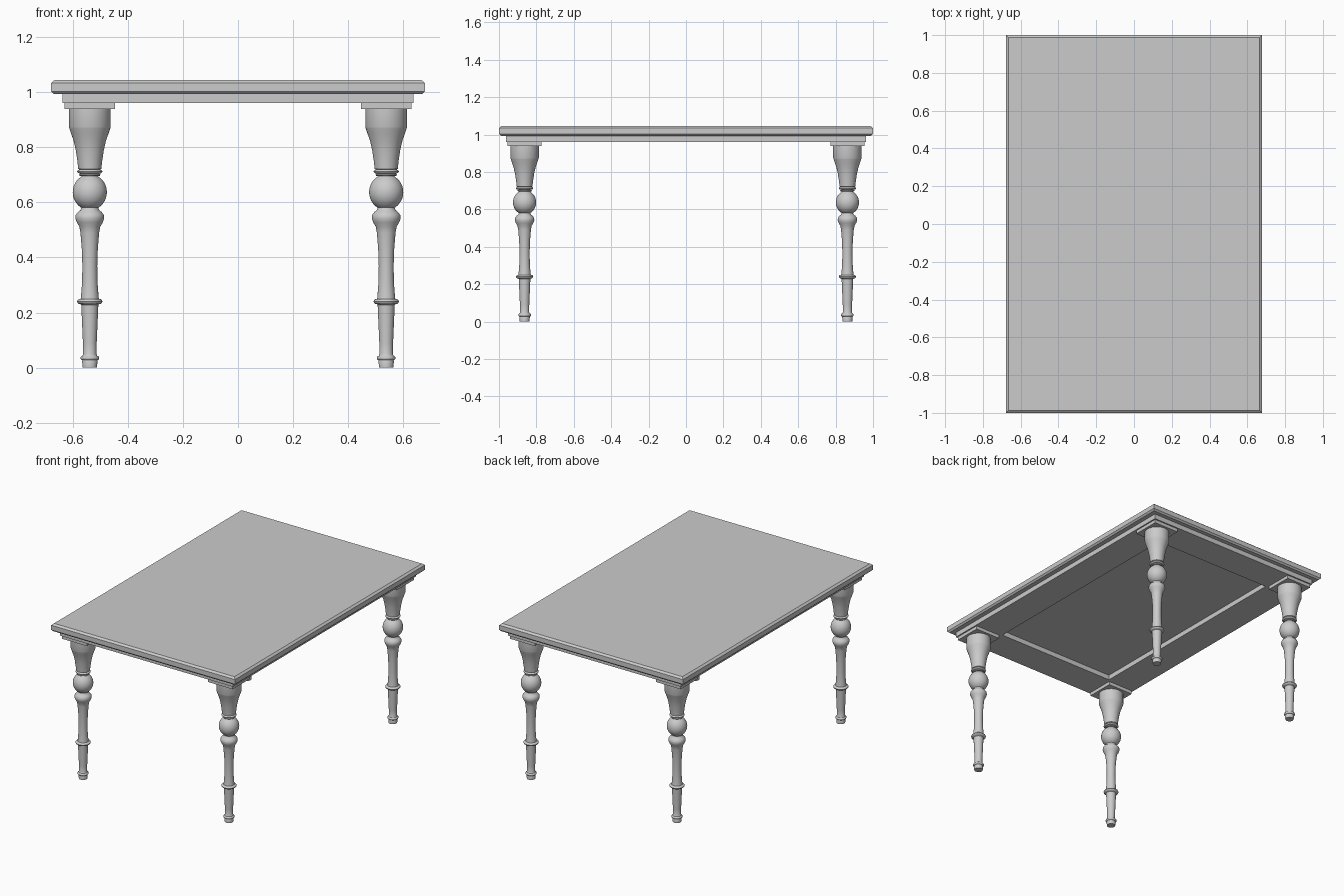
import bpy, bmesh, math

if "Cube" in bpy.data.objects:
    bpy.data.objects.remove(bpy.data.objects["Cube"])


def make_object(name, bm):
    bmesh.ops.recalc_face_normals(bm, faces=bm.faces)
    mesh = bpy.data.meshes.new(name)
    bm.to_mesh(mesh)
    bm.free()
    obj = bpy.data.objects.new(name, mesh)
    bpy.context.collection.objects.link(obj)
    return obj


def loft(name, loops, ring=False):
    """Skin a stack of closed loops; cap the ends or join last to first."""
    bm = bmesh.new()
    rows = [[bm.verts.new(p) for p in loop] for loop in loops]
    n = len(rows[0])
    pairs = list(zip(rows, rows[1:]))
    if ring:
        pairs.append((rows[-1], rows[0]))
    else:
        bm.faces.new(rows[0])
        bm.faces.new(rows[-1])
    for a, b in pairs:
        for i in range(n):
            j = (i + 1) % n
            bm.faces.new((a[i], a[j], b[j], b[i]))
    return make_object(name, bm)


def rect(hx, hy, z, cx=0, cy=0):
    return [(cx + sx * hx, cy + sy * hy, z)
            for sx, sy in ((-1, -1), (1, -1), (1, 1), (-1, 1))]


def circle(r, z, cx, cy, n=40):
    return [(cx + r * math.cos(math.tau * i / n),
             cy + r * math.sin(math.tau * i / n), z) for i in range(n)]


def bead(r_in, r_out, z0, z1, steps=6):
    """Half-round profile from z0 to z1 bulging from r_in to r_out."""
    zc, h = (z0 + z1) / 2, (z1 - z0) / 2
    return [(r_in + (r_out - r_in) * math.sin(math.pi * i / steps),
             zc - h * math.cos(math.pi * i / steps)) for i in range(steps + 1)]


def mirror_xy(obj):
    mod = obj.modifiers.new("four_corners", 'MIRROR')
    mod.use_axis = (True, True, False)
    mod.use_mirror_merge = False


HX, HY = 0.678, 1.0        # tabletop half sizes
LX, LY = 0.538, 0.863      # leg centre

# Tabletop with chamfered edges
loft("tabletop", [rect(HX - i, HY - i, z) for i, z in
                  ((0.01, 0.993), (0, 1.003), (0, 1.034), (0.013, 1.045))])

# Wide apron frame, open in the middle
loft("apron_frame", [rect(0.638, 0.963, 0.994), rect(0.638, 0.963, 0.961),
                     rect(0.432, 0.757, 0.961), rect(0.432, 0.757, 0.994)], ring=True)

# Square pads above the legs
pad = loft("corner_pads", [rect(0.091, 0.091, z, LX, LY) for z in (0.939, 0.962)])
mirror_xy(pad)

# Turned leg profile: foot, rings, shaft, vase, ball, flared head
profile = [(0.026, 0), (0.028, 0.025)]
profile += bead(0.027, 0.034, 0.027, 0.043)
profile += [(0.024, 0.05), (0.025, 0.09), (0.028, 0.16), (0.031, 0.228)]
profile += bead(0.033, 0.046, 0.23, 0.25)
profile += [(0.032, 0.256), (0.028, 0.31), (0.027, 0.37), (0.029, 0.43),
            (0.034, 0.49), (0.038, 0.512), (0.047, 0.527), (0.052, 0.541),
            (0.051, 0.554), (0.043, 0.565), (0.034, 0.572), (0.031, 0.579)]
for k in range(13):
    a = math.radians(-60 + 10 * k)
    profile.append((0.062 * math.cos(a), 0.637 + 0.065 * math.sin(a)))
profile += bead(0.03, 0.039, 0.695, 0.705, 4)
profile += bead(0.036, 0.046, 0.705, 0.719)
profile += [(0.042, 0.722), (0.045, 0.75), (0.051, 0.79), (0.059, 0.825),
            (0.068, 0.85), (0.074, 0.868), (0.076, 0.874), (0.076, 0.94)]
leg = loft("turned_legs", [circle(r, z, LX, LY) for r, z in profile])
mirror_xy(leg)
bpy.context.view_layer.objects.active = leg
leg.select_set(True)
bpy.ops.object.shade_smooth_by_angle(angle=math.radians(35))
